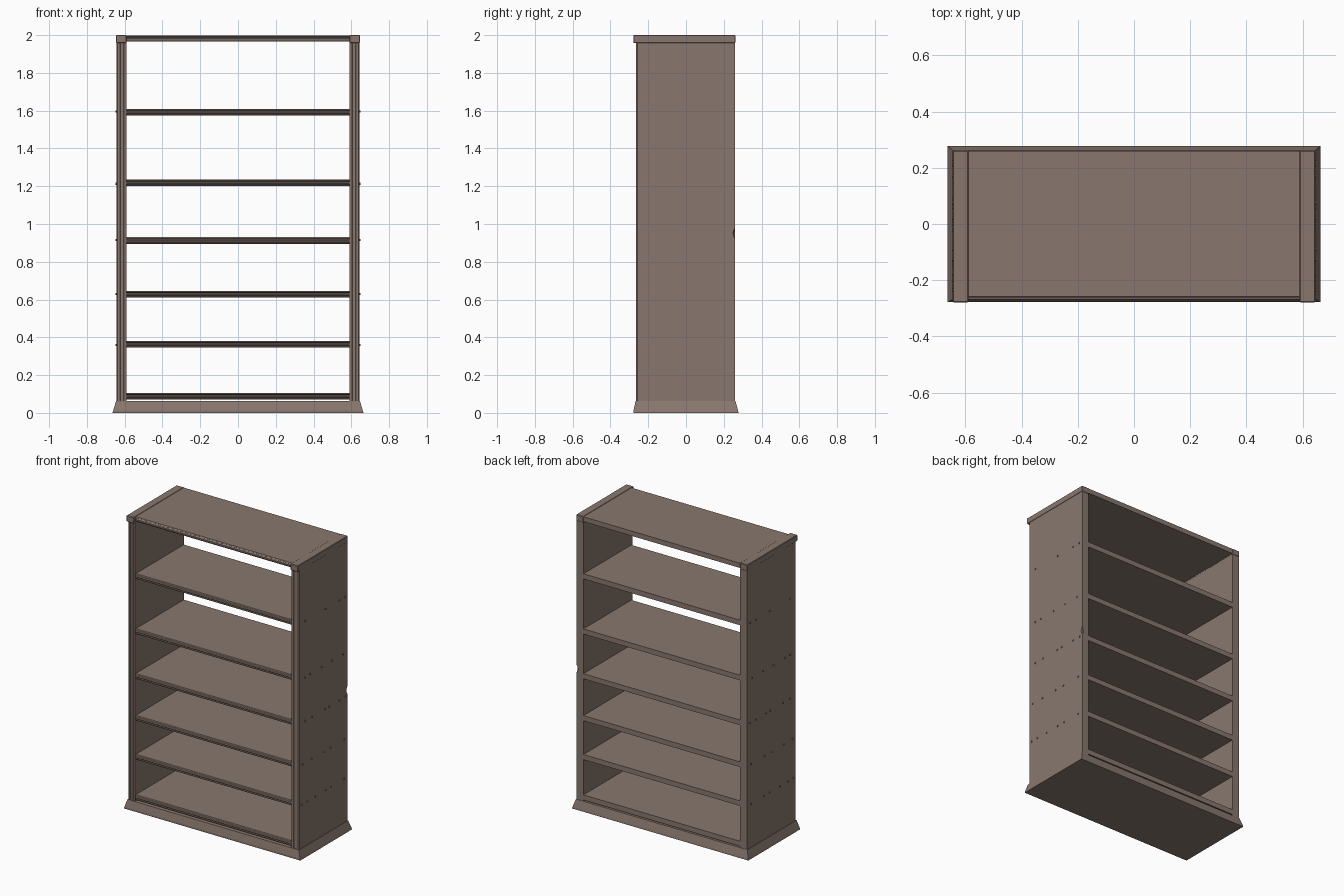
import bpy, bmesh, math
from mathutils import Vector, Matrix

cube = bpy.data.objects.get("Cube")
if cube:
    bpy.data.objects.remove(cube, do_unlink=True)

wood = bpy.data.materials.new("weathered_brown_wood")
wood.use_nodes = True
COLOUR = (0.25, 0.187, 0.157, 1)
wood.diffuse_color = COLOUR
wood.node_tree.nodes["Principled BSDF"].inputs["Base Color"].default_value = COLOUR

OUTER, INNER = 0.643, 0.59
FRONT, BACK = -0.265, 0.26
BOARD = 0.035


def finish(name, bm):
    bmesh.ops.recalc_face_normals(bm, faces=bm.faces[:])
    mesh = bpy.data.meshes.new(name)
    bm.to_mesh(mesh)
    bm.free()
    mesh.materials.append(wood)
    obj = bpy.data.objects.new(name, mesh)
    bpy.context.collection.objects.link(obj)
    return obj


def prism(name, outline, axis, start, end):
    """Extrude a closed outline along x (points are y, z) or z (points are x, y)."""
    bm = bmesh.new()
    if axis == "x":
        verts = [bm.verts.new((start, a, b)) for a, b in outline]
        move = Vector((end - start, 0, 0))
    else:
        verts = [bm.verts.new((a, b, start)) for a, b in outline]
        move = Vector((0, 0, end - start))
    face = bm.faces.new(verts)
    new = bmesh.ops.extrude_face_region(bm, geom=[face])["geom"]
    bmesh.ops.translate(bm, vec=move, verts=[g for g in new if isinstance(g, bmesh.types.BMVert)])
    return finish(name, bm)


def box(name, x0, x1, y0, y1, z0, z1):
    return prism(name, [(x0, y0), (x1, y0), (x1, y1), (x0, y1)], "z", z0, z1)


# Flared plinth
bm = bmesh.new()
rings = []
for hx, y0, y1, z in [(0.664, -0.278, 0.278, 0), (0.661, -0.278, 0.276, 0.012),
                      (0.646, -0.267, 0.262, 0.062)]:
    rings.append([bm.verts.new(p) for p in
                  [(-hx, y0, z), (hx, y0, z), (hx, y1, z), (-hx, y1, z)]])
for low, high in zip(rings, rings[1:]):
    for i in range(4):
        j = (i + 1) % 4
        bm.faces.new([low[i], low[j], high[j], high[i]])
bm.faces.new(rings[0])
bm.faces.new(rings[-1])
finish("plinth", bm)

# Side panels with a shallow moulded front edge, and the caps above them
for side, s in (("left", 1), ("right", -1)):
    outline = [(INNER, BACK), (OUTER, BACK), (OUTER, -0.258), (0.637, FRONT),
               (0.626, FRONT), (0.623, -0.262), (0.606, -0.262), (0.603, FRONT),
               (INNER, FRONT)]
    panel = prism(side + "_side_panel", [(x * s, y) for x, y in outline], "z", 0.06, 1.96)
    cap = box(side + "_top_cap", INNER * s, (OUTER + 0.002) * s, -0.279, BACK + 0.002, 1.958, 2.0)
    bevel = cap.modifiers.new("soft_edges", "BEVEL")
    bevel.width = 0.003
    bevel.segments = 1

    # Worn chip on the rear edge of one panel
    if s == 1:
        bm = bmesh.new()
        bmesh.ops.create_uvsphere(bm, u_segments=8, v_segments=6, radius=1,
                                  matrix=Matrix.Translation((OUTER + 0.005, BACK + 0.005, 0.95))
                                  @ Matrix.Diagonal((0.018, 0.018, 0.03, 1)))
        cutter = finish("chip_cutter", bm)
        cutter.hide_render = True
        cutter.hide_viewport = True
        chip = panel.modifiers.new("chip", "BOOLEAN")
        chip.operation = "DIFFERENCE"
        chip.solver = "EXACT"
        chip.object = cutter

# Shelves with a beaded front edge
tops = [0.105, 0.38, 0.645, 0.93, 1.235, 1.61]
for i, top in enumerate(tops):
    low = top - BOARD
    outline = [(BACK, low), (BACK, top), (-0.255, top), (-0.258, top - 0.006),
               (-0.252, top - 0.009), (-0.258, top - 0.012), (-0.261, top - 0.018),
               (-0.258, top - 0.024), (-0.252, top - 0.027), (-0.258, top - 0.030),
               (-0.255, low)]
    prism(f"shelf_{i + 1}", outline, "x", -INNER, INNER)

# Top board, set back a little from the caps
prism("top_board", [(BACK, 1.965), (BACK, 1.998), (-0.258, 1.998), (-0.262, 1.992),
                    (-0.256, 1.988), (-0.262, 1.982), (-0.262, 1.976), (-0.256, 1.965)],
      "x", -INNER, INNER)

# Peg heads along each shelf joint
rows = [(0.36, (-0.235, -0.18, -0.09, 0.02, 0.08, 0.22)),
        (0.63, (-0.225, -0.13, 0.0, 0.075, 0.22)),
        (0.915, (-0.2, -0.125, 0.015, 0.06, 0.17, 0.235)),
        (1.213, (-0.2, -0.145, -0.02, 0.09, 0.21)),
        (1.595, (-0.2, 0.02, 0.17, 0.23))]
bm = bmesh.new()
turn = Matrix.Rotation(math.pi / 2, 4, "Y")
for s in (-1, 1):
    for z, ys in rows:
        for y in ys:
            bmesh.ops.create_cone(bm, cap_ends=True, segments=8, radius1=0.006, radius2=0.006,
                                  depth=0.01, matrix=Matrix.Translation((s * OUTER, y, z)) @ turn)
finish("side_pegs", bm)
